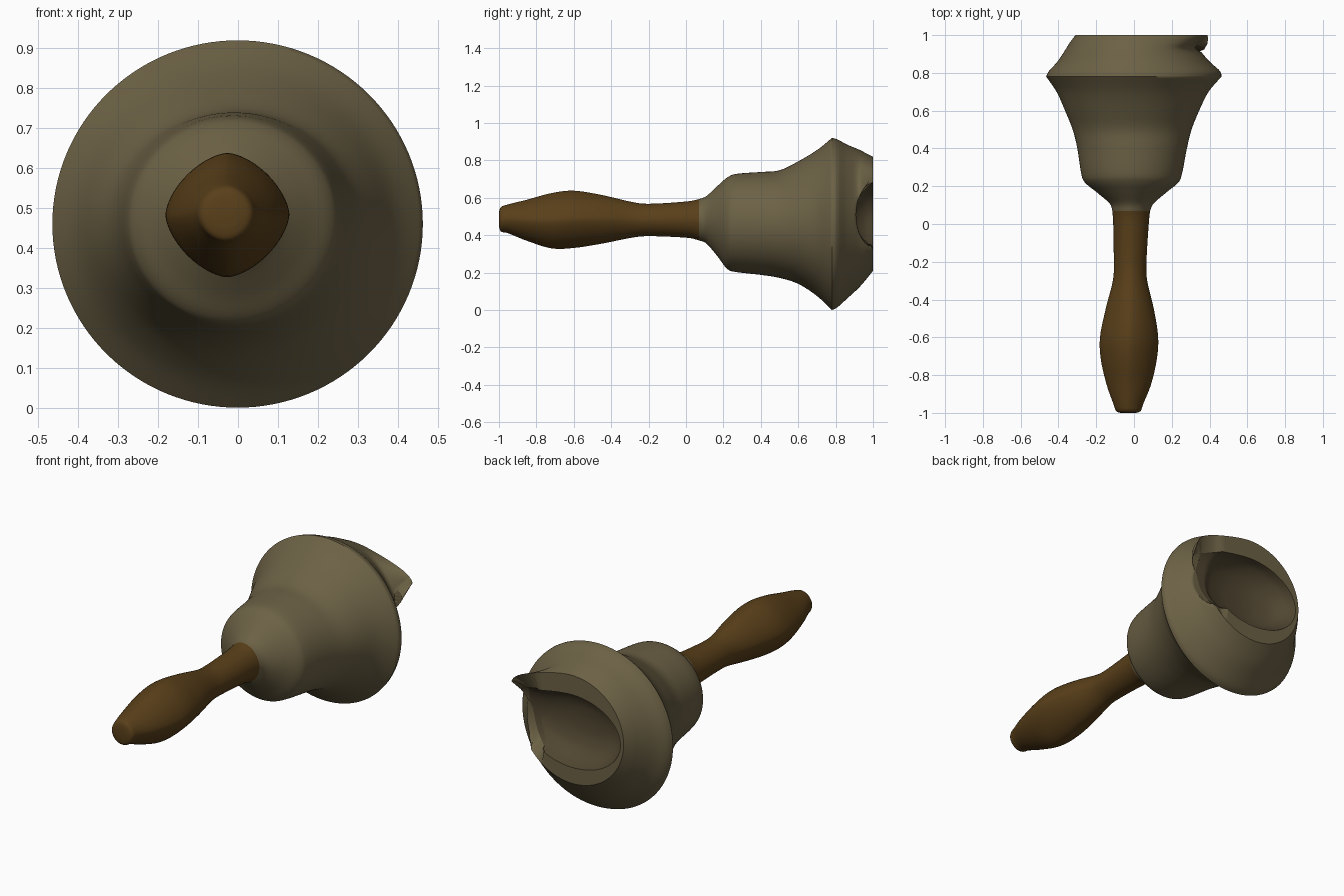
import bpy, bmesh, math

SEG = 128  # points around each ring
SUB = 5    # smooth steps between profile rings


def material(name, rgb):
    m = bpy.data.materials.new(name)
    m.diffuse_color = (*rgb, 1)
    return m


def smooth_rows(rows):
    """Catmull-Rom interpolation of the profile rows."""
    out = []
    for i in range(len(rows) - 1):
        p0, p1 = rows[max(i - 1, 0)], rows[i]
        p2, p3 = rows[i + 1], rows[min(i + 2, len(rows) - 1)]
        for s in range(SUB):
            t = s / SUB
            out.append([0.5 * (2 * b + (c - a) * t + (2 * a - 5 * b + 4 * c - d) * t * t
                               + (3 * b - a - 3 * c + d) * t ** 3)
                        for a, b, c, d in zip(p0, p1, p2, p3)])
    return out + [list(rows[-1])]


def ring_point(row, k):
    """Point on a superellipse ring: y, xmin, xmax, zmin, zmax, roundness, side flare."""
    y, x0, x1, z0, z1, p, flare = row
    a = 2 * math.pi * k / SEG
    c, s = math.cos(a), math.sin(a)
    r = (abs(c) ** p + abs(s) ** p) ** (-1 / p)
    x = (x0 + x1) / 2 + (x1 - x0) / 2 * c * r + flare * max(0, math.cos(a - 0.68)) ** 12
    z = (z0 + z1) / 2 + (z1 - z0) / 2 * s * r
    # rounded notch dipping into the +x side of the lip
    h = 1 - ((z - 0.51) / 0.17) ** 2
    if x > 0.2 and h > 0:
        y = min(y, 1 - 0.09 * math.sqrt(h))
    return x, y, z


def loft(name, rows, mat, cap_start=False, cap_end=False):
    bm = bmesh.new()
    rings = [[bm.verts.new(ring_point(r, k)) for k in range(SEG)] for r in rows]
    for a, b in zip(rings, rings[1:]):
        for k in range(SEG):
            n = (k + 1) % SEG
            bm.faces.new((a[k], b[k], b[n], a[n]))
    if cap_start:
        bm.faces.new(rings[0])
    if cap_end:
        bm.faces.new(rings[-1][::-1])
    me = bpy.data.meshes.new(name)
    bm.to_mesh(me)
    bm.free()
    ob = bpy.data.objects.new(name, me)
    bpy.context.collection.objects.link(ob)
    me.materials.append(mat)
    bpy.ops.object.select_all(action='DESELECT')
    ob.select_set(True)
    bpy.context.view_layer.objects.active = ob
    bpy.ops.object.shade_smooth_by_angle(angle=math.radians(50))
    return ob


wood = material("wood", (0.1, 0.05, 0.01))
bronze = material("bronze", (0.15, 0.12, 0.06))
dark_bronze = material("dark_bronze", (0.08, 0.06, 0.03))

# Handle: rounded-diamond section swelling towards the grip
handle = [
    (-1.0, -0.07, 0.01, 0.45, 0.52, 2.0, 0),
    (-0.99, -0.095, 0.035, 0.42, 0.55, 1.9, 0),
    (-0.95, -0.11, 0.05, 0.41, 0.565, 1.8, 0),
    (-0.85, -0.145, 0.09, 0.37, 0.59, 1.65, 0),
    (-0.72, -0.175, 0.12, 0.33, 0.625, 1.6, 0),
    (-0.60, -0.18, 0.128, 0.332, 0.638, 1.6, 0),
    (-0.45, -0.15, 0.105, 0.355, 0.615, 1.65, 0),
    (-0.30, -0.112, 0.07, 0.385, 0.58, 1.75, 0),
    (-0.20, -0.107, 0.066, 0.395, 0.568, 1.85, 0),
    (0.0, -0.11, 0.078, 0.387, 0.58, 1.9, 0),
    (0.07, -0.115, 0.085, 0.372, 0.593, 1.9, 0),
]
loft("handle", smooth_rows(handle), wood, cap_start=True)

# Bell: shoulder, waist and flared body out to the sharp rim
body = [
    (0.07, -0.115, 0.085, 0.372, 0.593, 1.9, 0),
    (0.11, -0.13, 0.105, 0.355, 0.61, 1.9, 0),
    (0.17, -0.20, 0.175, 0.285, 0.665, 1.95, 0),
    (0.22, -0.26, 0.235, 0.22, 0.708, 2, 0),
    (0.27, -0.28, 0.255, 0.203, 0.728, 2, 0),
    (0.40, -0.30, 0.28, 0.188, 0.738, 2, 0),
    (0.50, -0.325, 0.305, 0.172, 0.747, 2, 0),
    (0.60, -0.365, 0.345, 0.14, 0.795, 2, 0),
    (0.70, -0.41, 0.395, 0.075, 0.855, 2, 0),
    (0.78, -0.465, 0.463, 0.0, 0.92, 2, 0),
]
# Lip: tapers inwards behind the rim, with an outward flap above the notch
lip = [
    (0.78, -0.465, 0.463, 0.0, 0.92, 2, 0),
    (0.81, -0.45, 0.455, 0.015, 0.912, 2, 0),
    (0.86, -0.405, 0.40, 0.06, 0.885, 2, 0),
    (0.92, -0.365, 0.35, 0.115, 0.86, 2, 0),
    (0.96, -0.34, 0.335, 0.16, 0.84, 2, 0.05),
    (1.0, -0.31, 0.33, 0.21, 0.82, 2, 0.12),
]
loft("bell_body", smooth_rows(body)[:-1] + smooth_rows(lip), bronze)

# End of the mouth: flat lip edge, then a shallow dish
edge = [lip[-1], (1.0, -0.29, 0.31, 0.30, 0.71, 2, 0.12)]
loft("lip_edge", edge, bronze)
dish = [
    edge[-1],
    (0.95, -0.265, 0.29, 0.32, 0.70, 2, 0.06),
    (0.90, -0.21, 0.25, 0.36, 0.66, 2, 0),
    (0.87, -0.12, 0.14, 0.42, 0.60, 2, 0),
    (0.86, -0.03, 0.04, 0.49, 0.53, 2, 0),
]
loft("mouth_dish", smooth_rows(dish), dark_bronze, cap_end=True)
